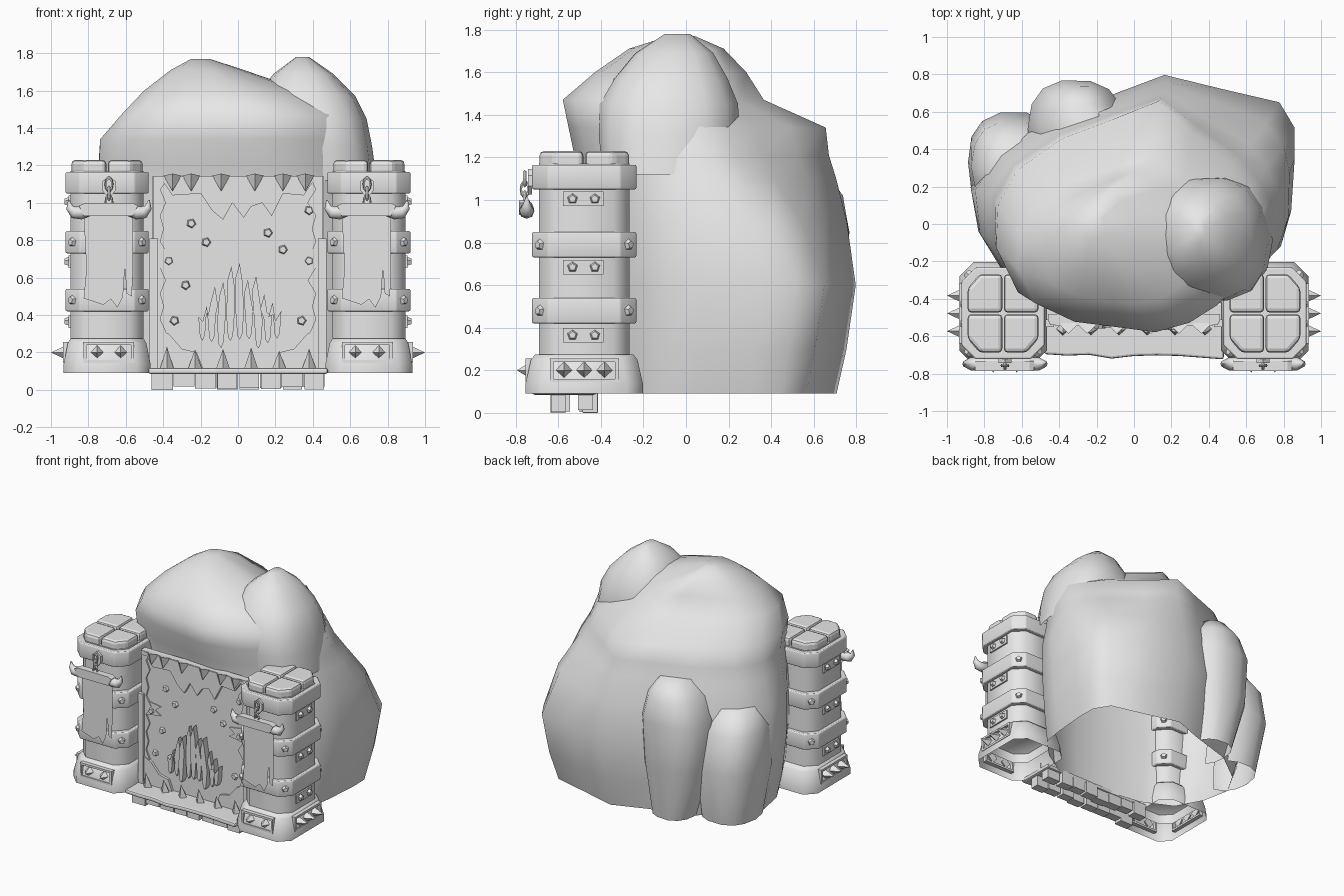
import bpy, bmesh, math, random
from mathutils import Vector, Matrix

random.seed(4)
cube = bpy.data.objects.get("Cube")
if cube:
    bpy.data.objects.remove(cube)

stone = bpy.data.materials.new("plain_grey")
stone.use_nodes = True
stone.diffuse_color = (0.8, 0.8, 0.8, 1)
stone.node_tree.nodes["Principled BSDF"].inputs["Base Color"].default_value = (0.8, 0.8, 0.8, 1)


def place(name, data, mirror=False):
    obj = bpy.data.objects.new(name, data)
    bpy.context.collection.objects.link(obj)
    data.materials.append(stone)
    if mirror:
        obj.modifiers.new("Mirror", 'MIRROR')
    return obj


def finish(name, bm, mirror=False, smooth=False, bevel=0):
    mesh = bpy.data.meshes.new(name)
    bm.to_mesh(mesh)
    bm.free()
    if smooth:
        mesh.shade_smooth()
        mesh.set_sharp_from_angle(angle=math.radians(65))
    obj = place(name, mesh)
    if bevel:
        mod = obj.modifiers.new("Bevel", 'BEVEL')
        mod.width, mod.segments = bevel, 2
    if mirror:
        obj.modifiers.new("Mirror", 'MIRROR')


def add_loft(bm, rings, floor=True):
    loops = [[bm.verts.new(p) for p in ring] for ring in rings]
    for a, b in zip(loops, loops[1:]):
        for i in range(len(a)):
            j = (i + 1) % len(a)
            bm.faces.new((a[i], a[j], b[j], b[i]))
    if floor:
        bm.faces.new(loops[0][::-1])
    bm.faces.new(loops[-1])
    bmesh.ops.recalc_face_normals(bm, faces=bm.faces)


def add_box(bm, centre, size):
    bmesh.ops.create_cube(bm, size=1, matrix=Matrix.Translation(centre) @ Matrix.Diagonal((*size, 1)))


def add_cone(bm, base, direction, r1, r2, depth, sides, spin=0):
    d = Vector(direction).normalized()
    turn = d.to_track_quat('Z', 'Y').to_matrix().to_4x4() @ Matrix.Rotation(spin, 4, 'Z')
    bmesh.ops.create_cone(bm, cap_ends=True, segments=sides, radius1=r1, radius2=r2, depth=depth,
                          matrix=Matrix.Translation(Vector(base) + d * depth / 2) @ turn)


def add_plate(bm, outline, y, thick):
    add_loft(bm, [[(x, yy, z) for x, z in outline] for yy in (y, y - thick)])


# Rocky mound: open shells. Plan outlines (-1 to 1) are fitted to
# (z, x min, x max, y min, y max, blend from lower to upper outline)
FRONT = [(-.5, -.88), (-.1, -.96), (.2, -1), (.5, -.9), (.74, -.7), (.92, -.45)]
LOW = [(.97, -.15), (1, .3), (.99, .55), (.9, .76), (.55, .88), (.2, 1), (-.12, .83), (-.55, .66), (-.85, .36),
       (-1, .05), (-.94, -.32), (-.8, -.68)] + FRONT
HIGH = [(.98, -.2), (1, .06), (.9, .25), (.76, .45), (.46, .74), (.2, 1), (-.14, .86), (-.52, .68), (-.85, .4),
        (-1, .1), (-1, -.28), (-.85, -.68)] + FRONT
ROUND = [(math.copysign(abs(math.cos(a)) ** .82, math.cos(a)), math.copysign(abs(math.sin(a)) ** .82, math.sin(a)))
         for a in [math.tau * i / 14 for i in range(14)]]


def rock(name, low, high, levels, outer_only=False):
    bm, rings = bmesh.new(), []
    for z, x0, x1, y0, y1, t in levels:
        ring = []
        for a, b in zip(low, high):
            u, v = Vector(a).lerp(Vector(b), t) * random.uniform(.985, 1.01)
            ring.append(((x0 + x1 + u * (x1 - x0)) / 2, (y0 + y1 + v * (y1 - y0)) / 2, z))
        rings.append(ring)
    add_loft(bm, rings, floor=False)
    if outer_only:
        out = Vector((levels[0][1] + levels[0][2], levels[0][3] + levels[0][4], 0)).normalized()
        buried = [f for f in bm.faces if f.normal.dot(out) < -.3]
        bmesh.ops.delete(bm, geom=buried, context='FACES')
    finish(name, bm, smooth=True)


rock("main_mound", LOW, HIGH, [
    (.09, -.78, .78, -.46, .71, 0), (.3, -.84, .83, -.46, .75, 0), (.6, -.88, .86, -.47, .8, 0),
    (.9, -.85, .84, -.48, .76, .35), (1.1, -.78, .78, -.49, .7, .75), (1.21, -.75, .74, -.53, .68, .95),
    (1.34, -.73, .7, -.56, .65, 1), (1.47, -.62, .6, -.575, .37, 1), (1.6, -.5, .36, -.43, .28, 1),
    (1.71, -.36, .03, -.27, .18, 1), (1.77, -.25, -.15, -.08, .04, 1)])
rock("side_peak", ROUND, ROUND, [
    (1.12, .12, .74, -.4, .22, 0), (1.3, .1, .72, -.42, .26, 0), (1.45, .08, .69, -.41, .25, 0),
    (1.57, .1, .63, -.34, .2, 0), (1.69, .19, .51, -.24, .13, 0), (1.78, .31, .38, -.1, .02, 0)])
rock("rear_boulder", ROUND, ROUND, [
    (.09, -.44, -.12, .32, .69, 0), (.5, -.56, -.06, .25, .75, 0), (.85, -.57, -.05, .25, .77, 0),
    (1.02, -.5, -.1, .28, .74, 0), (1.13, -.4, -.18, .4, .66, 0)], outer_only=True)
rock("rear_right_boulder", ROUND, ROUND, [
    (.09, -.82, -.42, .1, .54, 0), (.5, -.89, -.4, .06, .6, 0), (.78, -.87, -.44, .07, .55, 0),
    (.93, -.78, -.5, .14, .44, 0)], outer_only=True)

# Pillars: chamfered shafts, bands, bases and caps, mirrored to both sides
PX, PY = .70, -.478


def octagon(hx, hy, ch, z):
    quarter = [(hx, hy - ch), (hx - ch, hy)]
    pts = quarter + [(-x, y) for x, y in quarter[::-1]]
    pts += [(-x, -y) for x, y in pts]
    return [(PX + x, PY + y, z) for x, y in pts]


def prism(name, levels, floor=True, bevel=0):
    bm = bmesh.new()
    add_loft(bm, [octagon(hx, hy, .075, z) for z, hx, hy in levels], floor)
    finish(name, bm, mirror=True, smooth=True, bevel=bevel)


prism("pillar_shaft", [(.2, .195, .213), (1.17, .195, .213)], floor=False)
prism("pillar_base", [(.09, .232, .275), (.14, .232, .275), (.25, .21, .25), (.275, .195, .23)], floor=False)
for label, low, high in (("top", 1.05, 1.165), ("middle", .73, .85), ("lower", .42, .54)):
    prism(label + "_band", [(low, .222, .245), (high, .222, .245)], bevel=.008)

bm = bmesh.new()
for sx in (-1, 1):
    for sy in (-1, 1):
        corner = [(.004, .004), (.19, .004), (.19, .135), (.125, .21), (.004, .21)]
        add_loft(bm, [[(PX + sx * x, PY + sy * y, z) for x, y in corner] for z in (1.15, 1.23)])
finish("cap_stones", bm, mirror=True, bevel=.022)

# Studs on band corners and on the outer plates
studs, plates = bmesh.new(), bmesh.new()
for z in (.79, .48):
    for sx in (-1, 1):
        for sy in (-1, 1):
            add_cone(studs, (PX + sx * .183, PY + sy * .206, z), (sx, sy, 0), .028, .018, .02, 5)
for z in (1.005, .685, .365):
    add_box(plates, (.897, PY - .005, z), (.02, .19, .068))
    for dy in (-.055, .05):
        add_cone(studs, (.905, PY + dy, z), (1, 0, 0), .026, .017, .022, 5)
finish("pillar_studs", studs, mirror=True)
finish("outer_plates", plates, mirror=True)

# Framed spikes on the bases
frames, spikes = bmesh.new(), bmesh.new()
for dz in (-.048, .048):
    add_box(frames, (.69, -.737, .2 + dz), (.27, .035, .016))
    add_box(frames, (.918, PY, .2 + dz), (.035, .32, .016))
for d in (-1, 1):
    add_box(frames, (.69 + d * .127, -.737, .2), (.016, .035, .11))
    add_box(frames, (.918, PY + d * .152, .2), (.035, .016, .11))
    add_cone(spikes, (.69 + d * .063, -.725, .2), (0, -1, 0), .042, 0, .07, 4)
for dy in (-.095, 0, .095):
    add_cone(spikes, (.91, PY + dy, .2), (1, 0, 0), .042, 0, .09, 4)
finish("base_frames", frames, mirror=True)
finish("base_spikes", spikes, mirror=True)

# Horned rail carrying each banner
rail = bpy.data.curves.new("banner_rail", 'CURVE')
rail.dimensions, rail.bevel_depth, rail.bevel_resolution = '3D', .036, 2
rail.use_fill_caps = True
half = [(-.215, 1.015, .1), (-.21, .975, .55), (-.185, .95, .95), (-.15, .947, 1), (-.1, .965, .9)]
path = half + [(-x, z, r) for x, z, r in half[::-1]]
spline = rail.splines.new('POLY')
spline.points.add(len(path) - 1)
for point, (x, z, r) in zip(spline.points, path):
    point.co, point.radius = (.69 + x, -.748, z, 1), r
place("banner_rail", rail, mirror=True)

# Torn banners: flat sheets with a wrapped top
for side, cx in (("right", -.69), ("left", .69)):
    cloth = [(-.16, .985), (-.13, .998), (.13, .998), (.155, .985), (.128, .93), (.128, .62), (.122, .5),
             (.095, .515), (.085, .655), (.075, .5), (.045, .44), (.01, .485), (-.03, .455), (-.135, .49),
             (-.12, .65), (-.135, .93)]
    bm = bmesh.new()
    add_plate(bm, [(cx + x, z) for x, z in cloth[:5] + cloth[-1:]], -.733, .052)
    bm.faces.new([bm.verts.new((cx + x, -.733, z)) for x, z in cloth])
    finish(side + "_banner", bm)

# Chains above the banners
for i, z in enumerate((1.1, 1.05, 1.005)):
    bpy.ops.mesh.primitive_torus_add(major_segments=10, minor_segments=5, major_radius=.024, minor_radius=.008,
                                     location=(.69, -.757, z), rotation=(math.pi / 2, 0, math.pi / 2 * (i % 2)))
    link = bpy.context.object
    link.name = "chain_link"
    link.scale = (.75, 1.35, 1)
    link.data.materials.append(stone)
    copy = link.copy()
    bpy.context.collection.objects.link(copy)
    copy.location.x = -.69
bm = bmesh.new()
add_plate(bm, [(.69 + x, 1.085 + z) for x, z in ((0, -.06), (.035, -.02), (.035, .03), (0, .06), (-.035, .03),
                                                 (-.035, -.02))], -.722, .02)
finish("chain_mount", bm, mirror=True)

# Gate panel with torn metal edging
bm = bmesh.new()
add_box(bm, (0, -.5, .62), (.92, .04, 1.04))
finish("gate_panel", bm)

bm = bmesh.new()
for s in (-1, 1):
    edge = [(s * .455, .1), (s * .455, 1.14)]
    for i in range(16):
        edge.append((s * (.415 if i % 2 else random.uniform(.36, .4)), 1.14 - i * 1.04 / 15))
    add_plate(bm, edge, -.515, .017)
    add_box(bm, (s * .45, -.53, .455), (.045, .04, .71))
    add_plate(bm, [(s * .46, .1), (s * .46, .34), (s * .37, .3), (s * .3, .22), (s * .22, .2), (s * .18, .1)],
              -.515, .024)
    add_plate(bm, [(s * .42, .76), (s * .29, .74), (s * .34, .7), (s * .29, .67), (s * .42, .65)], -.515, .013)
add_plate(bm, [(-.42, 1.14), (.42, 1.14), (.35, 1.04), (.24, 1.05), (.18, .93), (.13, 1), (.07, .98), (.03, .92),
               (-.03, 1), (-.08, .91), (-.14, .96), (-.2, 1.05), (-.35, 1.04)], -.515, .03)
finish("gate_edging", bm)

bm = bmesh.new()
for x, z in ((-.25, .89), (-.17, .79), (.16, .84), (.24, .75), (.38, .96), (-.28, .56), (-.37, .69),
             (-.34, .37), (.34, .37), (.38, .69)):
    add_cone(bm, (x, -.515, z), (0, -1, 0), .028, .019, .025, 5, random.random())
finish("gate_studs", bm)

# Splintered shards in the middle of the gate
bm = bmesh.new()
for i in range(9):
    x = -.19 + i * .05
    h = .65 - 4 * (x - .01) ** 2 + random.uniform(-.05, .03)
    foot, w, lean = .22 + random.uniform(0, .06), .022, -x * .12
    add_plate(bm, [(x - w * .6, foot + .02), (x, foot), (x + w * .6, foot + .03), (x + w, foot + .15),
                   (x + w * .7 + lean, h - .1), (x + lean, h), (x - w + lean, h - .08), (x - w, foot + .13)],
              -.515, random.uniform(.03, .06))
finish("splintered_shards", bm)

# Teeth along the top and bottom of the gate
bm = bmesh.new()
add_box(bm, (0, -.525, 1.125), (.9, .03, .035))
for x in (-.35, -.25, -.09, .09, .24, .36):
    add_cone(bm, (x, -.54, 1.145), (0, -.25, -1), .048, 0, .085, 4)
for x in (-.38, -.23, -.08, .07, .22, .38):
    add_cone(bm, (x, -.56, .11), (0, -.2, 1), .038, 0, random.uniform(.1, .13), 4)
finish("gate_teeth", bm)

# Uneven threshold slab and the stubs beneath it
front = [(-.48 + i * .12, -.715 + random.uniform(-.015, .02)) for i in range(9)]
bm = bmesh.new()
add_loft(bm, [[(x, y, z) for x, y in front + [(.48, -.42), (-.48, -.42)]] for z in (.085, .118)])
finish("threshold", bm, bevel=.012)

bm = bmesh.new()
for y in (-.59, -.46):
    for i in range(8):
        low = random.uniform(0, .02) if i else 0
        add_box(bm, (-.405 + i * .116, y + random.uniform(-.012, .012), (.1 + low) / 2),
                (random.uniform(.1, .115), .07, .1 - low))
finish("threshold_stubs", bm)
